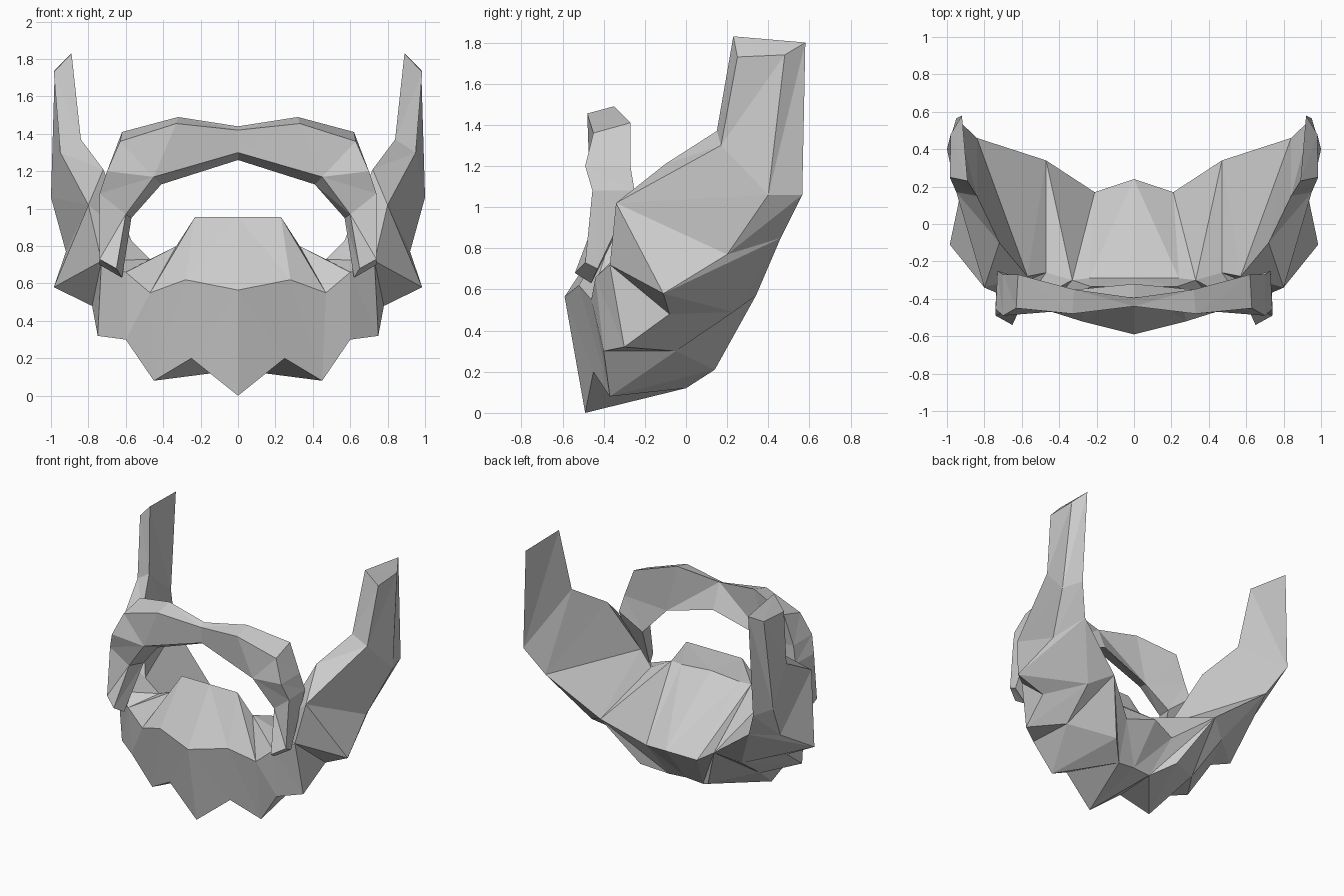
import bpy
import bmesh

default_cube = bpy.data.objects.get("Cube")
if default_cube:
    bpy.data.objects.remove(default_cube, do_unlink=True)


def make_material(name, colour):
    material = bpy.data.materials.new(name)
    material.use_nodes = True
    material.diffuse_color = colour
    shader = material.node_tree.nodes["Principled BSDF"]
    shader.inputs["Base Color"].default_value = colour
    shader.inputs["Roughness"].default_value = 0.8
    return material


def add_triangle(bm, corners):
    # Skip triangles whose corners share a position on a pinched rail
    positions = {tuple(round(c, 4) for c in v.co) for v in corners}
    if len(positions) == 3:
        bm.faces.new(corners)


def skin_rails(name, rails, material):
    """Skin a closed ring of rails from the middle outwards, then mirror it."""
    mesh = bpy.data.meshes.new(name)
    part = bpy.data.objects.new(name, mesh)
    bpy.context.collection.objects.link(part)
    bm = bmesh.new()
    rows = [[bm.verts.new(point) for point in rail] for rail in rails]

    # Facets between each rail and the next one around the ring
    for row, following in zip(rows, rows[1:] + rows[:1]):
        for i in range(len(row) - 1):
            add_triangle(bm, (row[i], row[i + 1], following[i + 1]))
            add_triangle(bm, (row[i], following[i + 1], following[i]))

    # Cap at the outer end
    end = [row[-1] for row in rows]
    for i in range(1, len(end) - 1):
        add_triangle(bm, (end[0], end[i], end[i + 1]))

    # Other half, welded along the middle
    half = bm.verts[:] + bm.edges[:] + bm.faces[:]
    copied = bmesh.ops.duplicate(bm, geom=half)["geom"]
    for item in copied:
        if isinstance(item, bmesh.types.BMVert):
            item.co.x = -item.co.x
    bmesh.ops.remove_doubles(bm, verts=bm.verts[:], dist=0.001)
    bmesh.ops.recalc_face_normals(bm, faces=bm.faces[:])
    bm.to_mesh(mesh)
    bm.free()
    mesh.materials.append(material)
    return part


hair_grey = make_material("hair grey", (0.6, 0.6, 0.6, 1.0))

# Beard corners where several facets meet
rim_notch = (.57, -.28, .83)
cheek_ridge = (.73, -.37, .72)
cheek_apex = (.8, -.34, 1.02)
jaw_tip = (.985, -.11, .58)
jaw_notch = (.92, .2, .77)
chin_tip = (.45, -.37, .08)
chin_base = (.14, 0, .12)
throat = (.58, -.05, .3)
jaw_base = (.62, .23, .49)
neck_edge = (.21, .17, .38)
jaw_edge = (.47, .34, .57)
ear_edge = (.84, .46, .85)
ear_back = (.95, .565, 1.06)
sideburn_back = (.92, .58, 1.8)

# Beard: rails run from the middle of the chin to the top of the sideburn
side_rim = [
    (.33, -.3, .8), (.33, -.3, .8), (.47, -.26, .73),
    rim_notch, rim_notch, rim_notch, rim_notch,
    (.72, -.1, 1.21), (.84, .15, 1.37), (.89, .23, 1.83),
]
lip_rim = [(0, -.335, .955), (.23, -.335, .955)] + side_rim
bowl_top = [(0, -.29, .82), (.24, -.29, .8)] + side_rim
outer_ridge = [
    (0, -.59, .565), (.28, -.52, .62), (.47, -.46, .55), (.47, -.46, .55),
    (.6, -.44, .66), cheek_ridge, cheek_ridge,
    cheek_apex, cheek_apex, cheek_apex,
    (.95, .17, 1.3), (.985, .25, 1.73),
]
pointed_tips = [
    (0, -.49, 0), (.25, -.45, .2), chin_tip, chin_tip,
    (.6, -.4, .3), (.75, -.3, .32), (.78, -.08, .48),
    jaw_tip, jaw_notch, jaw_notch, (1, .4, 1.06), (.98, .48, 1.74),
]
underside = [
    (0, 0, .13), chin_base, chin_base, (.28, .14, .21),
    throat, throat, jaw_base, jaw_base,
    ear_edge, ear_edge, ear_back, sideburn_back,
]
back_rim = [
    (0, .24, .42), neck_edge, neck_edge, jaw_edge,
    jaw_edge, jaw_edge, jaw_edge, jaw_edge,
    ear_edge, ear_edge, ear_back, sideburn_back,
]
skin_rails(
    "beard",
    [lip_rim, outer_ridge, pointed_tips, underside, back_rim, bowl_top],
    hair_grey,
)

# Moustache: an arch whose ends hang down in front of the beard
outer_front = [
    (0, -.44, 1.42), (.33, -.48, 1.455), (.63, -.45, 1.36),
    (.7, -.49, 1.2), (.74, -.455, 1.08), (.74, -.49, .73),
]
outer_back = [
    (0, -.395, 1.44), (.32, -.35, 1.49), (.62, -.27, 1.41),
    (.7, -.27, 1.2), (.73, -.25, 1.08), (.74, -.43, .7),
]
arch_back = (.41, -.36, 1.13)
inner_back = [
    (0, -.32, 1.26), arch_back, arch_back, arch_back,
    (.57, -.3, .95), (.62, -.46, .63),
]
arch_front = (.45, -.47, 1.17)
inner_front = [
    (0, -.43, 1.3), arch_front, arch_front, arch_front,
    (.6, -.43, .97), (.65, -.54, .68),
]
skin_rails("moustache", [outer_front, outer_back, inner_back, inner_front],
           hair_grey)
